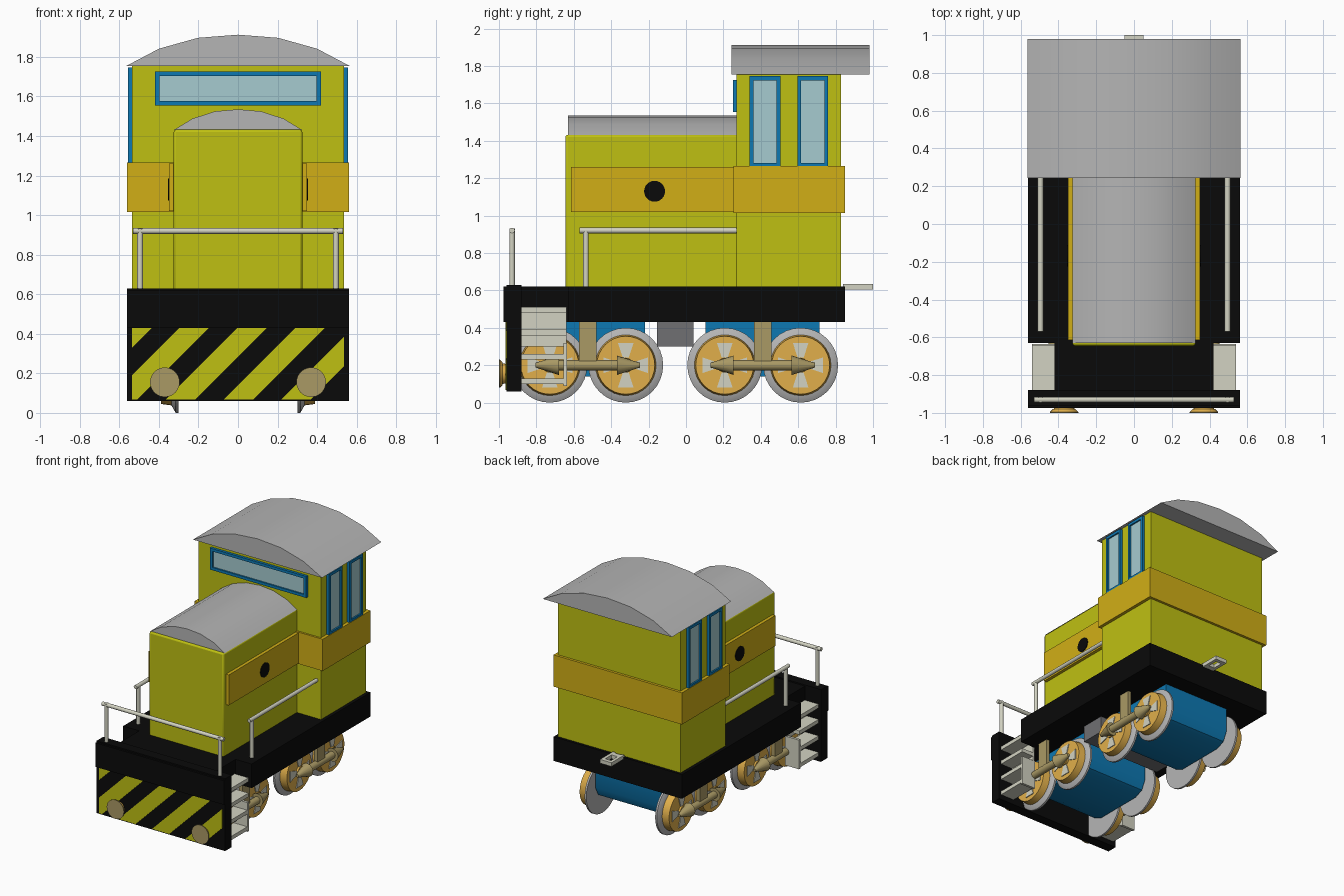
import bpy, bmesh, math
from mathutils import Matrix, Vector

if "Cube" in bpy.data.objects:
    bpy.data.objects.remove(bpy.data.objects["Cube"])

def mat(name, r, g, b):
    m = bpy.data.materials.new(name)
    m.diffuse_color = (r, g, b, 1)
    m.use_nodes = True
    m.node_tree.nodes["Principled BSDF"].inputs["Base Color"].default_value = m.diffuse_color
    return m

YELLOW = mat("yellow paint", 0.52, 0.53, 0.006)
AMBER = mat("amber band", 0.64, 0.43, 0.008)
GREY = mat("light grey", 0.46, 0.46, 0.46)
DARK = mat("dark grey", 0.16, 0.16, 0.17)
BLACK = mat("black", 0.003, 0.003, 0.003)
BLUE = mat("blue", 0.004, 0.19, 0.45)
GLASS = mat("pale glass", 0.38, 0.60, 0.63)
CREAM = mat("cream metal", 0.65, 0.65, 0.54)
ORANGE = mat("orange wheel", 0.75, 0.43, 0.07)
TAN = mat("tan metal", 0.40, 0.32, 0.13)

def finish(name, bm, m):
    bmesh.ops.recalc_face_normals(bm, faces=bm.faces)
    me = bpy.data.meshes.new(name)
    bm.to_mesh(me)
    bm.free()
    ob = bpy.data.objects.new(name, me)
    bpy.context.collection.objects.link(ob)
    me.materials.append(m)
    return ob

def box(name, m, x, y, z, bevel=0):
    """Box from (min, max) ranges."""
    bm = bmesh.new()
    bmesh.ops.create_cube(bm, size=1)
    for v in bm.verts:
        v.co = Vector([(r[0] + r[1]) / 2 + c * (r[1] - r[0]) for r, c in zip((x, y, z), v.co)])
    ob = finish(name, bm, m)
    if bevel:
        b = ob.modifiers.new("bevel", 'BEVEL')
        b.width, b.segments = bevel, 2
    return ob

def side(s, a, b):
    """Mirrored x range."""
    return tuple(sorted((s * a, s * b)))

def rod(name, m, a, b, r1, r2=None, sides=24):
    """Round bar or cone between two points."""
    a, b = Vector(a), Vector(b)
    d = b - a
    bm = bmesh.new()
    bmesh.ops.create_cone(bm, cap_ends=True, segments=sides, radius1=r1,
                          radius2=r1 if r2 is None else r2, depth=d.length)
    rot = Vector((0, 0, 1)).rotation_difference(d.normalized()).to_matrix().to_4x4()
    bm.transform(Matrix.Translation((a + b) / 2) @ rot)
    return finish(name, bm, m)

def prism(name, m, pts, direction):
    """Extrude a planar outline."""
    bm = bmesh.new()
    f = bm.faces.new([bm.verts.new(p) for p in pts])
    g = bmesh.ops.extrude_face_region(bm, geom=[f])
    bmesh.ops.translate(bm, vec=direction,
                        verts=[v for v in g["geom"] if isinstance(v, bmesh.types.BMVert)])
    return finish(name, bm, m)

def roof(name, w, z0, z1, y0, y1):
    arc = [(-1, 0), (-.71, .55), (-.36, .9), (0, 1), (.36, .9), (.71, .55), (1, 0)]
    prism(name, GREY, [(x * w, y0, z0 + h * (z1 - z0)) for x, h in arc], (0, y1 - y0, 0))

# Deck and front plate
box("deck", BLACK, (-.56, .56), (-.63, .85), (.43, .62))
box("front_deck", BLACK, (-.42, .42), (-.89, -.63), (.43, .62))
box("front_plate", BLACK, (-.56, .56), (-.96, -.88), (.06, .63))
box("front_plate_lip", BLACK, (-.56, .56), (-.975, -.96), (.43, .62))

# Diagonal warning stripes, clipped to the plate width
for top in (-.434, -.146, .146, .439, .73):
    bm = bmesh.new()
    bm.faces.new([bm.verts.new(p) for p in (
        (top, -.966, .43), (top - .15, -.966, .43),
        (top - .512, -.966, .068), (top - .362, -.966, .068))])
    for s in (-1, 1):
        bmesh.ops.bisect_plane(bm, geom=bm.verts[:] + bm.edges[:] + bm.faces[:],
                               plane_co=(s * .535, 0, 0), plane_no=(s, 0, 0), clear_outer=True)
    g = bmesh.ops.extrude_face_region(bm, geom=bm.faces[:])
    bmesh.ops.translate(bm, vec=(0, .008, 0),
                        verts=[v for v in g["geom"] if isinstance(v, bmesh.types.BMVert)])
    finish("warning_stripe", bm, YELLOW)

# Hood and cab
box("hood", YELLOW, (-.325, .325), (-.645, .28), (.61, 1.432), .012)
roof("hood_roof", .325, 1.43, 1.535, -.63, .28)
box("hood_band", AMBER, (-.35, .35), (-.615, .26), (1.02, 1.26))
# keep the hood nose in front of its band
box("cab", YELLOW, (-.535, .535), (.27, .83), (.61, 1.757))
box("cab_band", AMBER, (-.56, .56), (.255, .85), (1.015, 1.265))
roof("cab_roof", .563, 1.755, 1.912, .243, .98)

# Windows: four frame bars around a glass pane
box("front_glass", GLASS, (-.40, .40), (.262, .272), (1.575, 1.705))
for z in ((1.555, 1.577), (1.703, 1.725)):
    box("front_frame_bar", BLUE, (-.42, .42), (.25, .272), z)
for s in (-1, 1):
    box("front_frame_post", BLUE, side(s, .398, .42), (.25, .272), (1.577, 1.703))
    for y0 in (.34, .595):
        y1 = y0 + .165
        box("side_glass", GLASS, side(s, .533, .545), (y0 + .02, y1 - .02), (1.28, 1.725))
        for z in ((1.26, 1.282), (1.723, 1.745)):
            box("side_frame_bar", BLUE, side(s, .533, .557), (y0, y1), z)
        for y in ((y0, y0 + .02), (y1 - .02, y1)):
            box("side_frame_post", BLUE, side(s, .533, .557), y, (1.282, 1.723))

# Front handrail
rod("front_rail", CREAM, (-.53, -.93, .92), (.53, -.93, .92), .015, sides=12)

for s in (-1, 1):
    # Plain badge on the hood band
    rod("round_plate", BLACK, (s * .347, -.168, 1.13), (s * .355, -.168, 1.13), .056)
    # Handrails
    rod("front_rail_post", CREAM, (s * .495, -.93, .62), (s * .495, -.93, .932), .015, sides=12)
    rod("side_rail", CREAM, (s * .495, -.57, .92), (s * .495, .28, .92), .015, sides=12)
    rod("side_rail_post", CREAM, (s * .495, -.535, .61), (s * .495, -.535, .92), .015, sides=12)
    # Steps
    for z in (.10, .23, .36, .48):
        box("step_tread", CREAM, side(s, .42, .54), (-.88, -.64), (z, z + .03))
    box("step_panel", CREAM, side(s, .42, .435), (-.88, -.64), (.30, .50))
    box("step_upright", CREAM, side(s, .42, .54), (-.655, -.635), (.09, .32))
    # Buffers
    rod("buffer_stem", ORANGE, (s * .37, -.95, .155), (s * .37, -.982, .155), .05, .055)
    rod("buffer_head", ORANGE, (s * .37, -.98, .155), (s * .37, -.995, .155), .06, .075)
    rod("buffer_face", TAN, (s * .37, -.994, .155), (s * .37, -1.0, .155), .075)

# Bogies
for c in (-.525, .41):
    outline = [(-.305, .44), (-.305, .24), (-.27, .17), (-.2, .14),
               (.2, .14), (.27, .17), (.305, .24), (.305, .44)]
    prism("bogie", BLUE, [(-.29, c + y, z) for y, z in outline], (.58, 0, 0))
    for w in (c - .203, c + .203):
        rod("axle", GREY, (-.4, w, .2), (.4, w, .2), .03)
        for s in (-1, 1):
            rod("wheel_flange", GREY, (s * .30, w, .2), (s * .315, w, .2), .2, sides=32)
            rod("wheel_taper", GREY, (s * .315, w, .2), (s * .335, w, .2), .2, .165, sides=32)
            rod("wheel_tread", ORANGE, (s * .33, w, .2), (s * .39, w, .2), .163, .155, sides=32)
            # Flared spokes
            for k in range(4):
                a = k * math.pi / 2
                u, v = (math.cos(a), math.sin(a)), (-math.sin(a), math.cos(a))
                prism("spoke", CREAM, [(s * .388, w + r * u[0] + h * v[0], .2 + r * u[1] + h * v[1])
                                       for r, h in ((.04, .016), (.04, -.016), (.12, -.042), (.12, .042))],
                      (s * .008, 0, 0))
            rod("wheel_hub", ORANGE, (s * .388, w, .2), (s * .405, w, .2), .04)
    for s in (-1, 1):
        # Coupling rod with pointed ends, and its hanger
        rod("coupling_rod", TAN, (s * .425, c - .16, .2), (s * .425, c + .16, .2), .028, sides=16)
        for e in (-1, 1):
            rod("rod_end", TAN, (s * .425, c + e * .155, .2), (s * .425, c + e * .28, .2), .052, .012, sides=16)
        box("rod_hanger", TAN, side(s, .41, .44), (c - .047, c + .047), (.2, .44))

# Tank under the deck
box("under_tank", DARK, (-.35, .35), (-.155, .04), (.30, .44))

# Rear coupling loop
for s in (-1, 1):
    box("coupling_arm", CREAM, side(s, .025, .05), (.84, .98), (.605, .635))
for y in ((.85, .89), (.97, 1.0)):
    box("coupling_bar", CREAM, (-.05, .05), y, (.605, .635))

# Smooth round parts, keep hard edges
for ob in bpy.context.scene.objects:
    ob.select_set(True)
    bpy.context.view_layer.objects.active = ob
bpy.ops.object.shade_smooth_by_angle(angle=math.radians(32))
